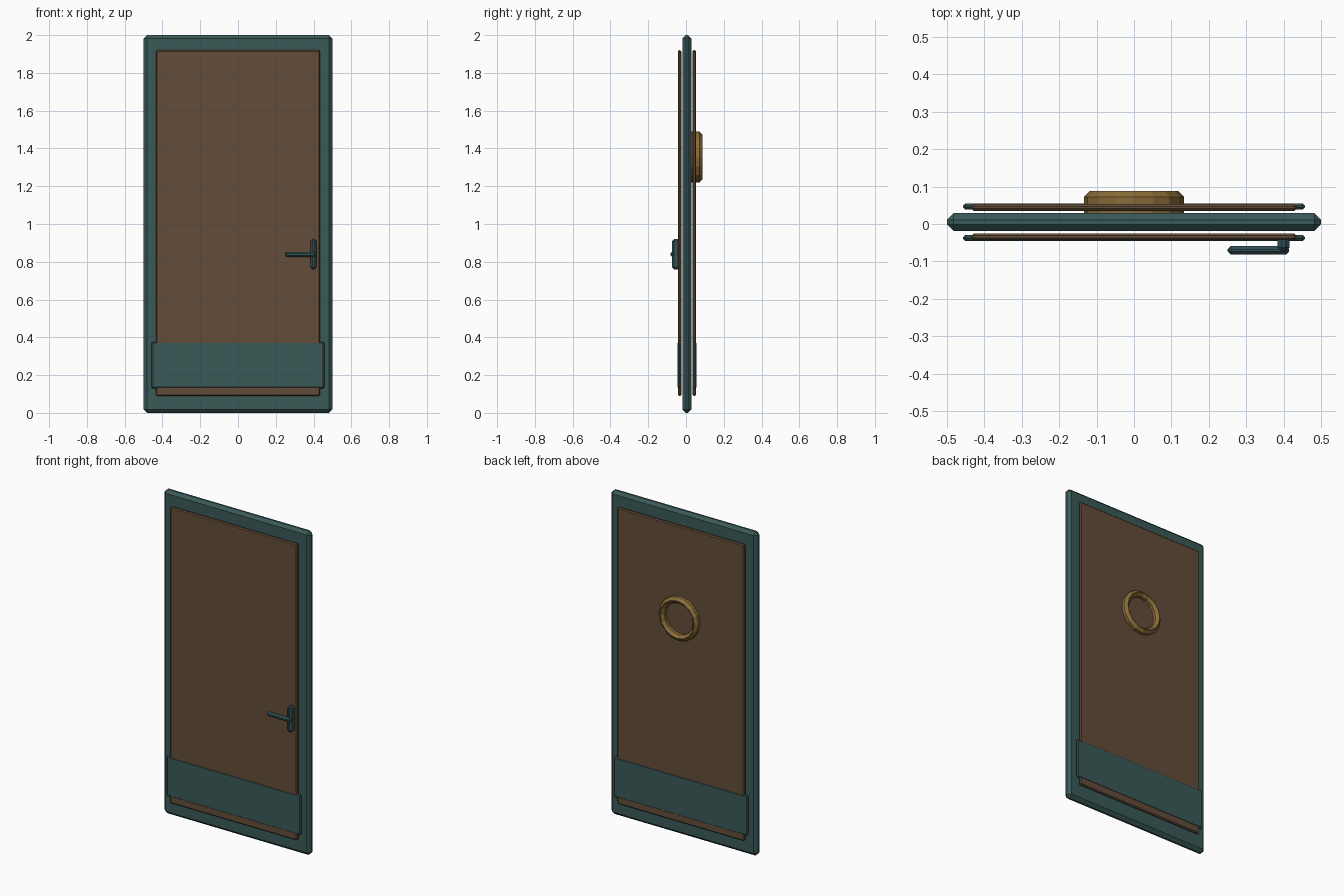
import bpy
import bmesh
import math

if "Cube" in bpy.data.objects:
    bpy.data.objects.remove(bpy.data.objects["Cube"], do_unlink=True)


def material(name, rgb):
    mat = bpy.data.materials.new(name)
    mat.use_nodes = True
    mat.diffuse_color = (*rgb, 1)
    mat.node_tree.nodes["Principled BSDF"].inputs["Base Color"].default_value = (*rgb, 1)
    return mat


teal = material("dark teal", (0.042, 0.1, 0.097))
brown = material("brown wood", (0.127, 0.073, 0.041))
brass = material("aged brass", (0.25, 0.15, 0.04))
steel = material("blue teal metal", (0.032, 0.085, 0.095))


def finish(name, bm, mat):
    bmesh.ops.recalc_face_normals(bm, faces=bm.faces)
    mesh = bpy.data.meshes.new(name)
    bm.to_mesh(mesh)
    bm.free()
    mesh.materials.append(mat)
    obj = bpy.data.objects.new(name, mesh)
    bpy.context.collection.objects.link(obj)
    return obj


def box(name, x, y, z, mat, bevel):
    """Chamfered box from (low, high) ranges along each axis."""
    bm = bmesh.new()
    bmesh.ops.create_cube(bm, size=1)
    for v in bm.verts:
        for i, (low, high) in enumerate((x, y, z)):
            v.co[i] = (low + high) / 2 + v.co[i] * (high - low)
    obj = finish(name, bm, mat)
    mod = obj.modifiers.new("chamfer", "BEVEL")
    mod.width = bevel
    mod.segments = 1
    return obj


def ring(name, profile, centre_z, sides, mat):
    """Closed (radius, y) profile swept around the y axis."""
    bm = bmesh.new()
    loops = []
    for i in range(sides):
        a = math.tau * i / sides
        loops.append([bm.verts.new((r * math.cos(a), y, centre_z + r * math.sin(a)))
                      for r, y in profile])
    n = len(profile)
    for i in range(sides):
        here, there = loops[i], loops[(i + 1) % sides]
        for j in range(n):
            k = (j + 1) % n
            bm.faces.new((here[j], here[k], there[k], there[j]))
    return finish(name, bm, mat)


# Door slab
MID = 0.005
box("door_slab", (-0.5, 0.5), (MID - 0.024, MID + 0.024), (0, 2), teal, 0.018)

# Wood panel and kick plate on each side
for label, side in (("front", -1), ("back", 1)):
    def span(inner, outer):
        return sorted((MID + side * inner, MID + side * outer))
    box(label + "_panel", (-0.434, 0.434), span(0.03, 0.048), (0.09, 1.92), brown, 0.006)
    box(label + "_kick_plate", (-0.457, 0.457), span(0.034, 0.05), (0.13, 0.375), teal, 0.006)

# Round brass ring on the back
ring("porthole_ring",
     [(0.134, 0.03), (0.134, 0.072), (0.118, 0.088), (0.114, 0.088), (0.098, 0.072), (0.098, 0.03)],
     1.355, 16, brass)

# Lever handle on the front
box("handle_plate", (0.384, 0.416), (-0.074, -0.026), (0.76, 0.92), steel, 0.011)
box("handle_lever", (0.25, 0.415), (-0.082, -0.059), (0.825, 0.853), steel, 0.009)
